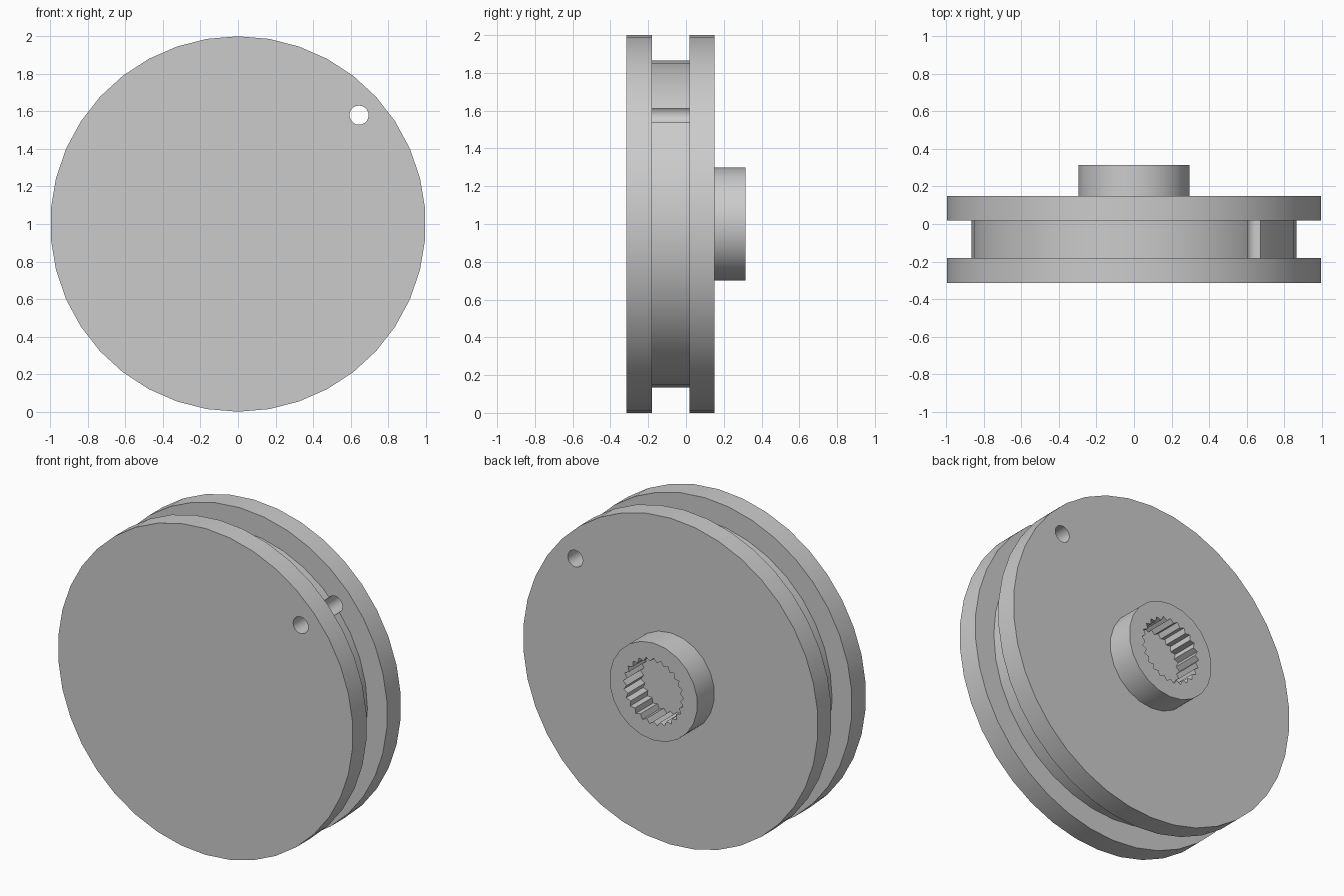
import bpy
import bmesh
from math import sin, cos, pi, radians

cube = bpy.data.objects.get("Cube")
if cube:
    bpy.data.objects.remove(cube, do_unlink=True)

GREY = (0.6, 0.6, 0.6)
grey = bpy.data.materials.new("plain grey")
grey.use_nodes = True
grey.diffuse_color = (*GREY, 1)
grey.node_tree.nodes["Principled BSDF"].inputs["Base Color"].default_value = (*GREY, 1)

AXIS_Z = 1.0


def ring(radii, sides, cx=0, cz=AXIS_Z):
    """Outline in the xz plane, first vertex at the top; radii repeat in turn."""
    return [(cx + radii[i % len(radii)] * sin(2 * pi * i / sides),
             cz + radii[i % len(radii)] * cos(2 * pi * i / sides))
            for i in range(sides)]


def extrude(name, outline, y0, y1):
    """Solid prism along y from an outline."""
    bm = bmesh.new()
    face = bm.faces.new([bm.verts.new((x, y0, z)) for x, z in outline])
    out = bmesh.ops.extrude_face_region(bm, geom=[face])
    moved = [g for g in out["geom"] if isinstance(g, bmesh.types.BMVert)]
    bmesh.ops.translate(bm, verts=moved, vec=(0, y1 - y0, 0))
    bmesh.ops.recalc_face_normals(bm, faces=bm.faces)
    mesh = bpy.data.meshes.new(name)
    bm.to_mesh(mesh)
    bm.free()
    mesh.materials.append(grey)
    obj = bpy.data.objects.new(name, mesh)
    bpy.context.collection.objects.link(obj)
    return obj


def activate(obj):
    bpy.ops.object.select_all(action="DESELECT")
    obj.select_set(True)
    bpy.context.view_layer.objects.active = obj


def cut(obj, cutter):
    activate(obj)
    mod = obj.modifiers.new("cut", "BOOLEAN")
    mod.operation = "DIFFERENCE"
    mod.solver = "EXACT"
    mod.object = cutter
    bpy.ops.object.modifier_apply(modifier=mod.name)


# Spool body: two flanges with a narrower drum between them
front_flange = extrude("front_flange", ring([1.0], 38), -0.315, -0.18)
drum = extrude("drum", ring([0.865], 36), -0.18, 0.018)
back_flange = extrude("back_flange", ring([1.0], 38), 0.018, 0.15)

# Hub on the back
hub = extrude("hub", ring([0.298], 22), 0.15, 0.315)

# Cord hole through both flanges, notching the drum edge
hole_cutter = extrude("hole_cutter", ring([0.051], 20, 0.645, 1.58), -0.5, 0.5)
for part in (front_flange, drum, back_flange):
    cut(part, hole_cutter)

# Toothed bore in the hub
bore_cutter = extrude("bore_cutter", ring([0.205, 0.182], 50), 0.1, 0.4)
cut(hub, bore_cutter)

for cutter in (hole_cutter, bore_cutter):
    bpy.data.objects.remove(cutter, do_unlink=True)

for part in (front_flange, drum, back_flange, hub):
    activate(part)
    bpy.ops.object.shade_smooth_by_angle(angle=radians(30))
